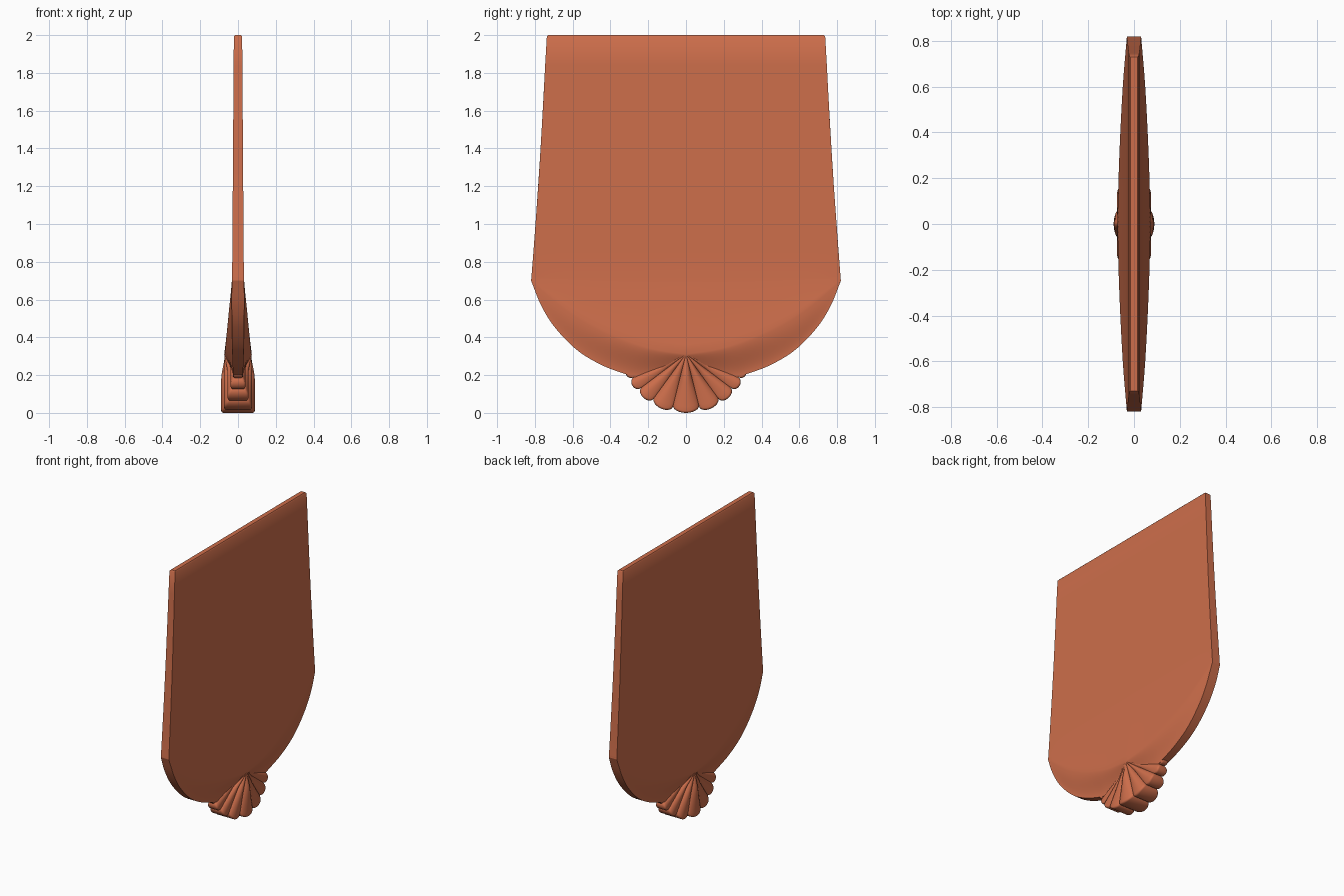
import bpy, bmesh, math

cube = bpy.data.objects.get("Cube")
if cube:
    bpy.data.objects.remove(cube)

clay = bpy.data.materials.new("terracotta")
clay.use_nodes = True
colour = (0.61, 0.155, 0.07, 1)
clay.diffuse_color = colour
clay.node_tree.nodes["Principled BSDF"].inputs["Base Color"].default_value = colour


def curve(points, x):
    """Smooth interpolation through a few profile points."""
    n = len(points)
    x = min(max(x, points[0][0]), points[-1][0])
    i = next((k for k in range(n - 1) if x <= points[k + 1][0]), n - 2)

    def slope(k):
        a, b = points[max(k - 1, 0)], points[min(k + 1, n - 1)]
        return (b[1] - a[1]) / (b[0] - a[0])
    (x0, y0), (x1, y1) = points[i], points[i + 1]
    d = x1 - x0
    f = (x - x0) / d
    return ((2*f**3 - 3*f*f + 1) * y0 + (f**3 - 2*f*f + f) * d * slope(i)
            + (3*f*f - 2*f**3) * y1 + (f**3 - f*f) * d * slope(i + 1))


def solid(name, columns):
    """Closed two-sided slab from columns of (y, z, half thickness)."""
    bm = bmesh.new()
    sides = [[[bm.verts.new((s * t, y, z)) for y, z, t in col] for col in columns]
             for s in (1, -1)]
    n, m = len(columns), len(columns[0])
    for g in sides:
        for i in range(n - 1):
            for j in range(m - 1):
                bm.faces.new((g[i][j], g[i+1][j], g[i+1][j+1], g[i][j+1]))
    rim = ([(i, 0) for i in range(n)] + [(n - 1, j) for j in range(1, m)]
           + [(i, m - 1) for i in range(n - 2, -1, -1)] + [(0, j) for j in range(m - 2, 0, -1)])
    a, b = sides
    for (i, j), (k, l) in zip(rim, rim[1:] + rim[:1]):
        bm.faces.new((a[i][j], a[k][l], b[k][l], b[i][j]))
    bmesh.ops.remove_doubles(bm, verts=bm.verts, dist=0.0005)
    bmesh.ops.recalc_face_normals(bm, faces=bm.faces)
    mesh = bpy.data.meshes.new(name)
    bm.to_mesh(mesh)
    bm.free()
    mesh.materials.append(clay)
    obj = bpy.data.objects.new(name, mesh)
    bpy.context.collection.objects.link(obj)
    bpy.ops.object.select_all(action='DESELECT')
    obj.select_set(True)
    bpy.context.view_layer.objects.active = obj
    bpy.ops.object.shade_smooth_by_angle(angle=math.radians(40))
    return obj


# Panel profiles: bottom edge, swollen lip, lip thickness and side taper
bottom = [(0, .17), (.25, .185), (.32, .205), (.45, .255), (.58, .335),
          (.7, .46), (.77, .575), (.82, .7)]
lip = [(0, .31), (.2, .345), (.4, .42), (.6, .53), (.82, .701)]
swell = [(0, .073), (.3, .064), (.6, .049), (.82, .031)]
side = [(.7, .82), (1, .797), (1.4, .77), (2, .737)]
SHOULDER, TOP, LOW = .72, 2, 14

panel = []
for k in range(-60, 61):
    u = .82 * math.sin(k / 60 * math.pi / 2)
    a = abs(u)
    b, l, peak = curve(bottom, a), curve(lip, a), curve(swell, a)
    edge = min(.021 + .016 * a, peak)
    col = []
    # Underside, dropping sharply below the lip near the middle
    for j in range(LOW):
        q = 1 - j / LOW
        e = q ** (.7 + a)
        col.append((u, l + (b - l) * q, peak + (edge - peak) * e * e * (3 - 2 * e)))
    # Swelling that fades into the flat board
    for j in range(8):
        f = j / 8
        z = l + (SHOULDER - l) * f
        col.append((u * curve(side, z) / .82, z, peak + (.031 - peak) * (f + .25 * f * (1 - f))))
    for j in range(9):
        f = j / 8
        z = SHOULDER + (TOP - SHOULDER) * f
        col.append((u * curve(side, z) / .82, z, .031 - .009 * f))
    # Softened top edge
    y, z, t = col[-1]
    col[-1] = (y, z - .008, t)
    col.append((y * .99, z, t - .006))
    panel.append(col)
solid("panel", panel)

# Scalloped shell: nine lobes fanning down from the middle of the lip
limits = [14, 36, 53, 66, 77]
heights = [.089, .074, .056, .04, .025]
fan = []
for lobe in range(-4, 5):
    n = abs(lobe)
    lo, hi = (-limits[0], limits[0]) if n == 0 else (limits[n - 1], limits[n])
    if lobe < 0:
        lo, hi = -hi, -lo
    for k in range(0 if lobe == -4 else 1, 15):
        p = -math.cos(math.pi * k / 14)
        ang = math.radians(lo + (hi - lo) * (p + 1) / 2)
        dome = math.sqrt(max(0, 1 - p * p))
        radius = .27 + .006 * n + .03 * dome
        # Valleys sit at the level shared by neighbouring lobes
        outer = n if p * (lobe or p) >= 0 else n - 1
        valley = .84 * heights[min(outer + 1, 4)]
        ridge = valley + (heights[n] - valley) * dome ** 1.4
        col = []
        for j in range(15):
            r = .03 + .97 * j / 14
            grow = min(1, r / .45)
            grow = grow * grow * (3 - 2 * grow)
            t = .07 * (1 - grow) + ridge * grow
            col.append((radius * r * math.sin(ang), .3 - radius * r * math.cos(ang), t))
        # Rounded rim
        for j in range(1, 5):
            c = j / 4 * math.pi / 2
            y, z, t = col[14]
            d = .012 * math.sin(c) / radius
            col.append((y * (1 + d), z - .012 * math.sin(c) * math.cos(ang),
                        ridge - min(.012, ridge * .6) * (1 - math.cos(c))))
        shift = .012
        fan.append([(y, z + shift, t) for y, z, t in col])
solid("shell_ornament", fan)
